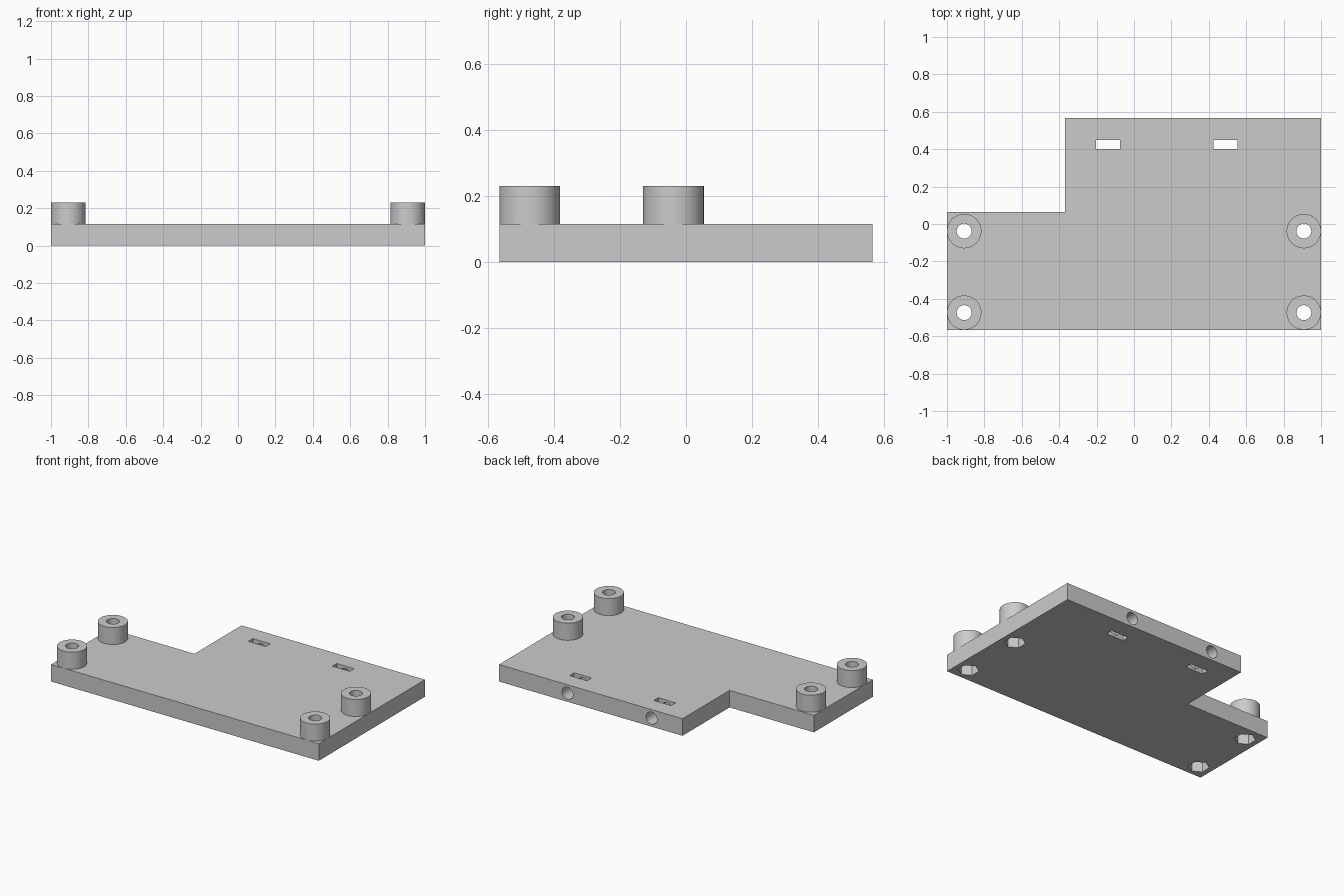
import bpy, bmesh, math
from mathutils import Matrix, Vector

cube = bpy.data.objects.get("Cube")
if cube:
    bpy.data.objects.remove(cube, do_unlink=True)

THICK, TOP = 0.115, 0.23
HALF_Y = 0.566
POST_R, BORE_R, NUT_R = 0.092, 0.04, 0.065
SEGMENTS = 48
POSTS = [(sx * 0.908, y) for sx in (-1, 1) for y in (-0.474, -0.038)]
SLOT_X = (-0.139, 0.489)

grey = bpy.data.materials.new("light grey")
grey.use_nodes = True
colour = (0.6, 0.6, 0.6, 1)
grey.diffuse_color = colour
grey.node_tree.nodes["Principled BSDF"].inputs["Base Color"].default_value = colour


def make_object(name, bm):
    bmesh.ops.recalc_face_normals(bm, faces=bm.faces)
    mesh = bpy.data.meshes.new(name)
    bm.to_mesh(mesh)
    bm.free()
    mesh.materials.append(grey)
    obj = bpy.data.objects.new(name, mesh)
    bpy.context.collection.objects.link(obj)
    return obj


def activate(obj):
    bpy.ops.object.select_all(action="DESELECT")
    obj.select_set(True)
    bpy.context.view_layer.objects.active = obj


def prism(radius, depth, sides, matrix):
    bm = bmesh.new()
    bmesh.ops.create_cone(bm, cap_ends=True, segments=sides, radius1=radius,
                          radius2=radius, depth=depth, matrix=matrix)
    return make_object("cutter", bm)


def cut(target, cutter):
    cutter.hide_render = True
    mod = target.modifiers.new("cut", "BOOLEAN")
    mod.operation, mod.solver, mod.object = "DIFFERENCE", "EXACT", cutter
    activate(target)
    bpy.ops.object.modifier_apply(modifier=mod.name)
    bpy.data.objects.remove(cutter, do_unlink=True)


# Notched base plate
outline = [(-1, -HALF_Y), (1, -HALF_Y), (1, HALF_Y),
           (-0.37, HALF_Y), (-0.37, 0.064), (-1, 0.064)]
bm = bmesh.new()
face = bm.faces.new([bm.verts.new((x, y, 0)) for x, y in outline])
top = bmesh.ops.extrude_face_region(bm, geom=[face])["geom"]
bmesh.ops.translate(bm, vec=(0, 0, THICK),
                    verts=[v for v in top if isinstance(v, bmesh.types.BMVert)])
plate = make_object("base_plate", bm)

# Screw bores and hexagonal nut pockets under the posts
for x, y in POSTS:
    at = Matrix.Translation((x, y, 0))
    cut(plate, prism(BORE_R, 1, SEGMENTS, at))
    cut(plate, prism(NUT_R, 0.14, 6, at))

# Nut slots and the screw holes that reach them from the back edge
for x in SLOT_X:
    turn = Matrix.Rotation(math.pi / 2, 4, "X")
    cut(plate, prism(0.041, 0.4, SEGMENTS,
                     Matrix.Translation((x, HALF_Y, THICK / 2)) @ turn))
    bm = bmesh.new()
    bmesh.ops.create_cube(bm, size=1, matrix=Matrix.Translation((x, 0.425, 0))
                          @ Matrix.Diagonal((0.13, 0.048, 1, 1)))
    cut(plate, make_object("cutter", bm))

# Hollow standoff posts
parts = [plate]
for i, (x, y) in enumerate(POSTS):
    bm = bmesh.new()
    profile = [(POST_R, THICK), (POST_R, TOP), (BORE_R, TOP), (BORE_R, THICK)]
    verts = [bm.verts.new((x + r, y, z)) for r, z in profile]
    edges = [bm.edges.new(pair) for pair in zip(verts, verts[1:])]
    bmesh.ops.spin(bm, geom=verts + edges, cent=(x, y, 0), axis=(0, 0, 1),
                   angle=math.tau, steps=SEGMENTS)
    bmesh.ops.remove_doubles(bm, verts=bm.verts, dist=0.0001)
    # The open tube is oriented outward from its rim
    post = make_object(f"standoff_post_{i + 1}", bm)
    rim = max(post.data.polygons, key=lambda p: p.center.z)
    if rim.normal.z < 0:
        post.data.flip_normals()
    parts.append(post)

for obj in parts:
    activate(obj)
    bpy.ops.object.shade_smooth_by_angle(angle=math.radians(30))
